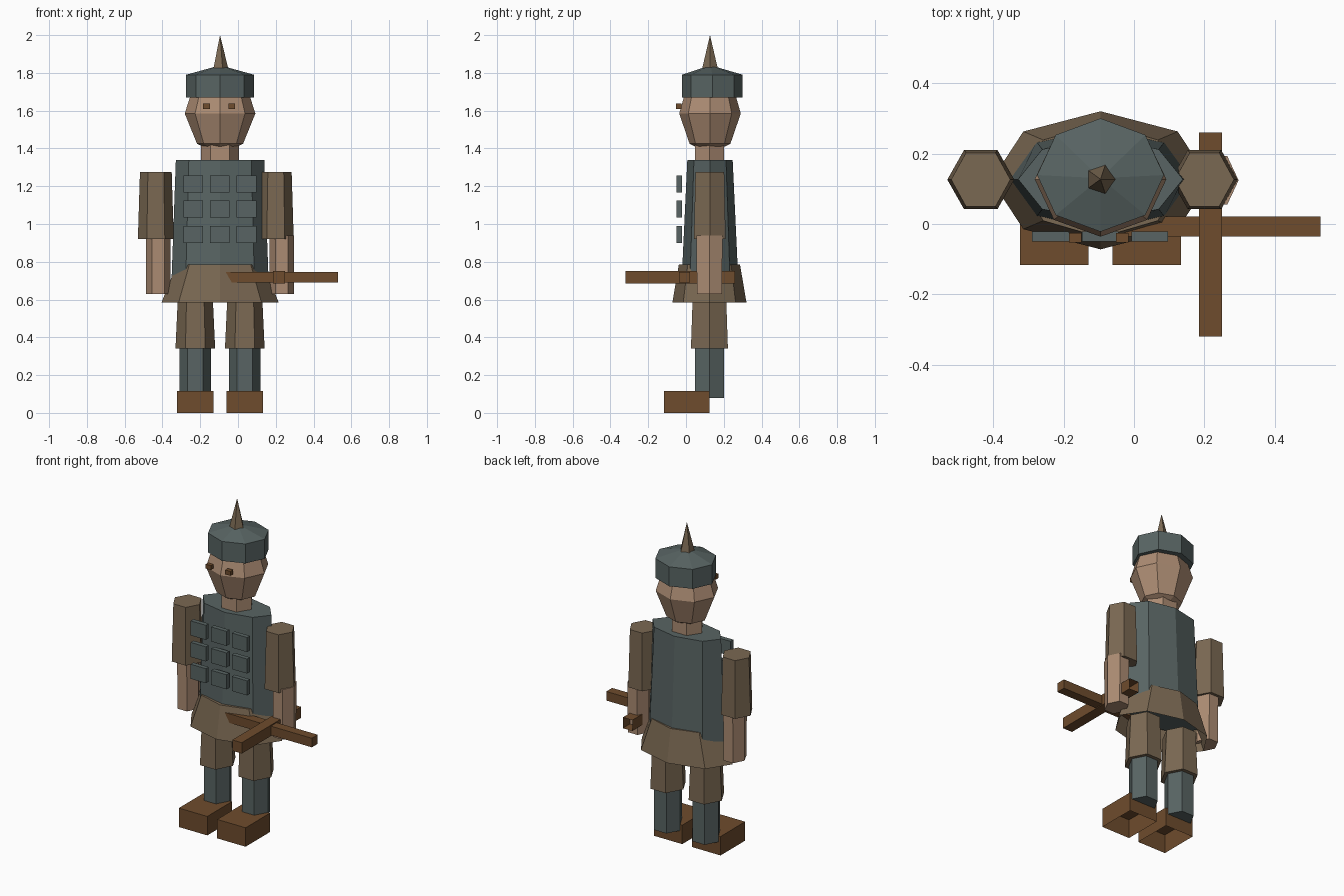
import bpy, bmesh, math

if "Cube" in bpy.data.objects:
    bpy.data.objects.remove(bpy.data.objects["Cube"])


def material(name, rgb):
    m = bpy.data.materials.new(name)
    lin = [((c / 255 + 0.055) / 1.055) ** 2.4 for c in rgb]
    m.diffuse_color = (*lin, 1)
    m.use_nodes = True
    m.node_tree.nodes["Principled BSDF"].inputs["Base Color"].default_value = m.diffuse_color
    return m


SKIN = material("skin", (172, 140, 115))
CLOTH = material("brown cloth", (122, 104, 82))
SLATE = material("slate armour", (88, 100, 99))
LEATHER = material("dark leather and wood", (110, 76, 45))

CX, CY = -0.095, 0.127   # body axis


def finish(name, bm, mat):
    me = bpy.data.meshes.new(name)
    bm.to_mesh(me)
    bm.free()
    me.materials.append(mat)
    ob = bpy.data.objects.new(name, me)
    bpy.context.collection.objects.link(ob)
    return ob


def loft(name, mat, x, y, sides, rings, bottom=True, tip=None):
    """Stack of elliptical rings (z, rx, ry), flat top or pointed tip."""
    bm = bmesh.new()
    loops = []
    for z, rx, ry in rings:
        loops.append([bm.verts.new((x + rx * math.cos(a), y + ry * math.sin(a), z))
                      for a in (2 * math.pi * i / sides for i in range(sides))])
    for lo, hi in zip(loops, loops[1:]):
        for i in range(sides):
            j = (i + 1) % sides
            bm.faces.new((lo[i], lo[j], hi[j], hi[i]))
    if bottom:
        bm.faces.new(loops[0][::-1])
    if tip:
        v = bm.verts.new(tip)
        for i in range(sides):
            bm.faces.new((loops[-1][i], loops[-1][(i + 1) % sides], v))
    else:
        bm.faces.new(loops[-1])
    return finish(name, bm, mat)


def box(name, mat, lo, hi, open_dir=None):
    """Box between two corners; open_dir = (axis, sign) leaves that side open."""
    bm = bmesh.new()
    bmesh.ops.create_cube(bm, size=1)
    for v in bm.verts:
        v.co = [lo[k] + (v.co[k] + 0.5) * (hi[k] - lo[k]) for k in range(3)]
    bm.normal_update()
    if open_dir:
        axis, sign = open_dir
        gone = [f for f in bm.faces if f.normal[axis] * sign > 0.9]
        bmesh.ops.delete(bm, geom=gone, context='FACES')
    return finish(name, bm, mat)


# Head, neck, helmet
loft("head", SKIN, CX, CY, 8,
     [(1.41, 0.09, 0.08), (1.425, 0.122, 0.108), (1.585, 0.187, 0.163), (1.70, 0.15, 0.13)])
loft("neck", SKIN, CX, 0.124, 6, [(1.33, 0.1, 0.088), (1.43, 0.1, 0.088)])
loft("helmet", SLATE, CX, 0.139, 8, [(1.67, 0.18, 0.161), (1.79, 0.18, 0.161)],
     tip=(CX, 0.13, 1.84))
loft("helmet_spike", CLOTH, CX, CY, 5, [(1.825, 0.043, 0.043)], tip=(CX, CY, 2.0))
for s in (-1, 1):
    ex = -0.1 + s * 0.067
    box("eye", LEATHER, (ex - 0.018, -0.052, 1.61), (ex + 0.018, -0.025, 1.637))

# Torso, skirt and armour plates
loft("torso", SLATE, CX, CY, 8, [(0.70, 0.257, 0.150), (1.34, 0.234, 0.120)])
loft("skirt", CLOTH, CX, 0.124, 8, [(0.585, 0.31, 0.196), (0.785, 0.23, 0.162)], bottom=False)
for px in (-0.237, -0.096, 0.045):
    for pz in (0.945, 1.08, 1.213):
        box("armour_plate", SLATE, (px - 0.052, -0.05, pz - 0.045), (px + 0.052, -0.022, pz + 0.045))

# Arms
for side, sx, fx in (("left", -0.435, -0.422), ("right", 0.2, 0.232)):
    loft(side + "_sleeve", CLOTH, sx, 0.126, 6, [(0.92, 0.095, 0.097), (1.275, 0.084, 0.088)])
    loft(side + "_forearm", SKIN, fx, 0.124, 6, [(0.63, 0.065, 0.076), (0.94, 0.065, 0.08)])

# Legs and boots
for side, s in (("left", -1), ("right", 1)):
    lx = CX + s * 0.131
    loft(side + "_thigh", CLOTH, lx, 0.124, 6, [(0.34, 0.105, 0.113), (0.62, 0.092, 0.102)])
    loft(side + "_shin", SLATE, lx, 0.124, 6, [(0.08, 0.083, 0.088), (0.36, 0.083, 0.088)])
    box(side + "_boot", LEATHER, (lx - 0.097, -0.116, 0), (lx + 0.097, 0.124, 0.117), (2, -1))

# Crossbow
box("crossbow_stock", LEATHER, (0.185, -0.32, 0.685), (0.25, 0.26, 0.752), (1, 1))
box("crossbow_bow", LEATHER, (-0.096, -0.036, 0.69), (0.53, 0.021, 0.746))
